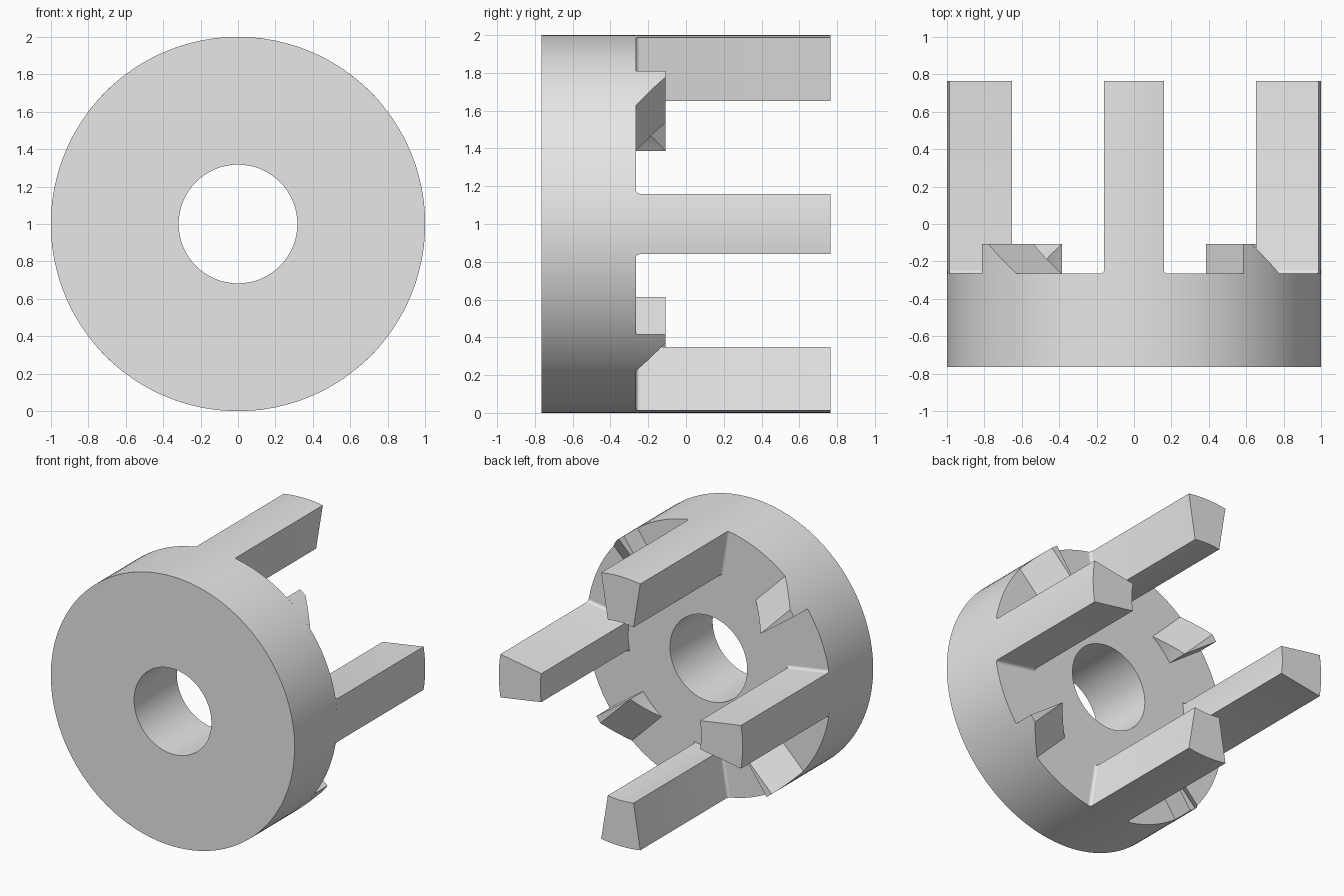
import bpy, bmesh, math

if "Cube" in bpy.data.objects:
    bpy.data.objects.remove(bpy.data.objects["Cube"])

R_OUT, R_HOLE, R_IN = 1.0, 0.317, 0.66      # rim, bore and inner face of the prongs
Y_FRONT, Y_FACE, Y_TIP = -0.765, -0.265, 0.765
HALF = 0.16                                 # half width of prongs at the rim
HALF_IN = HALF * R_IN                       # radial sides narrow inwards
TOOTH_H = 0.157
FILLET = 0.02

grey = bpy.data.materials.new("light grey")
grey.diffuse_color = (0.8, 0.8, 0.8, 1)
grey.use_nodes = True
grey.node_tree.nodes["Principled BSDF"].inputs["Base Color"].default_value = grey.diffuse_color


def make_object(name, bm):
    bmesh.ops.remove_doubles(bm, verts=bm.verts, dist=1e-5)
    bmesh.ops.recalc_face_normals(bm, faces=bm.faces)
    mesh = bpy.data.meshes.new(name)
    bm.to_mesh(mesh)
    bm.free()
    mesh.materials.append(grey)
    obj = bpy.data.objects.new(name, mesh)
    bpy.context.collection.objects.link(obj)
    bpy.ops.object.select_all(action='DESELECT')
    bpy.context.view_layer.objects.active = obj
    obj.select_set(True)
    bpy.ops.object.shade_smooth_by_angle(angle=math.radians(30))
    return obj


def at(r, v, y, turn):
    """Point at radius r, offset v sideways from the direction 'turn'."""
    a = turn + math.asin(v / r)
    return (r * math.cos(a), y, 1 + r * math.sin(a))


def loft(bm, rings, closed=False, cap=False):
    """Join equal closed rings of points with quads."""
    rows = [[bm.verts.new(p) for p in ring] for ring in rings]
    pairs = list(zip(rows, rows[1:]))
    if closed:
        pairs.append((rows[-1], rows[0]))
    for a, b in pairs:
        for i in range(len(a)):
            j = (i + 1) % len(a)
            bm.faces.new((a[i], a[j], b[j], b[i]))
    if cap:
        bm.faces.new(rows[0])
        bm.faces.new(rows[-1])


# Hub: thick disc with a round bore
N = 128
bm = bmesh.new()
section = [(R_HOLE, Y_FRONT), (R_OUT, Y_FRONT), (R_OUT, Y_FACE), (R_HOLE, Y_FACE)]
loft(bm, [[(r * math.cos(2 * math.pi * i / N), y, 1 + r * math.sin(2 * math.pi * i / N))
           for i in range(N)] for r, y in section], closed=True)
make_object("hub_disc", bm)


# Prongs: long radial-sided bars with a small fillet at the root
def prong(name, turn):
    levels = []
    for k in range(6):
        a = math.pi / 2 * k / 5
        levels.append((Y_FACE + FILLET * (1 - math.cos(a)), FILLET * (1 - math.sin(a))))
    levels.append((Y_TIP, 0))
    steps = [i / 4 - 1 for i in range(9)]
    rings = []
    for y, flare in levels:
        outer = [at(R_OUT, s * (HALF + flare), y, turn) for s in steps]
        inner = [at(R_IN, -s * (HALF_IN + flare), y, turn) for s in steps]
        rings.append(outer + inner)
    bm = bmesh.new()
    loft(bm, rings, cap=True)
    make_object(name, bm)


# Ratchet teeth: sloped on one side, steep on the other
def tooth(name, turn):
    columns = []
    for i in range(9):
        v = HALF_IN * (i / 4 - 1)
        columns.append((v, v, TOOTH_H * i / 8))
    columns += [(HALF_IN, HALF_IN + (HALF - HALF_IN) * t, TOOTH_H) for t in (0.5, 1)]
    rings = [[at(R_IN, vi, Y_FACE, turn), at(R_OUT, vo, Y_FACE, turn),
              at(R_OUT, vo, Y_FACE + h, turn), at(R_IN, vi, Y_FACE + h, turn)]
             for vi, vo, h in columns]
    bm = bmesh.new()
    loft(bm, rings, cap=True)
    bmesh.ops.dissolve_degenerate(bm, edges=bm.edges, dist=1e-5)
    make_object(name, bm)


for q in range(4):
    prong(f"prong_{q + 1}", q * math.pi / 2)
    tooth(f"ratchet_tooth_{q + 1}", q * math.pi / 2 + math.pi / 4)
